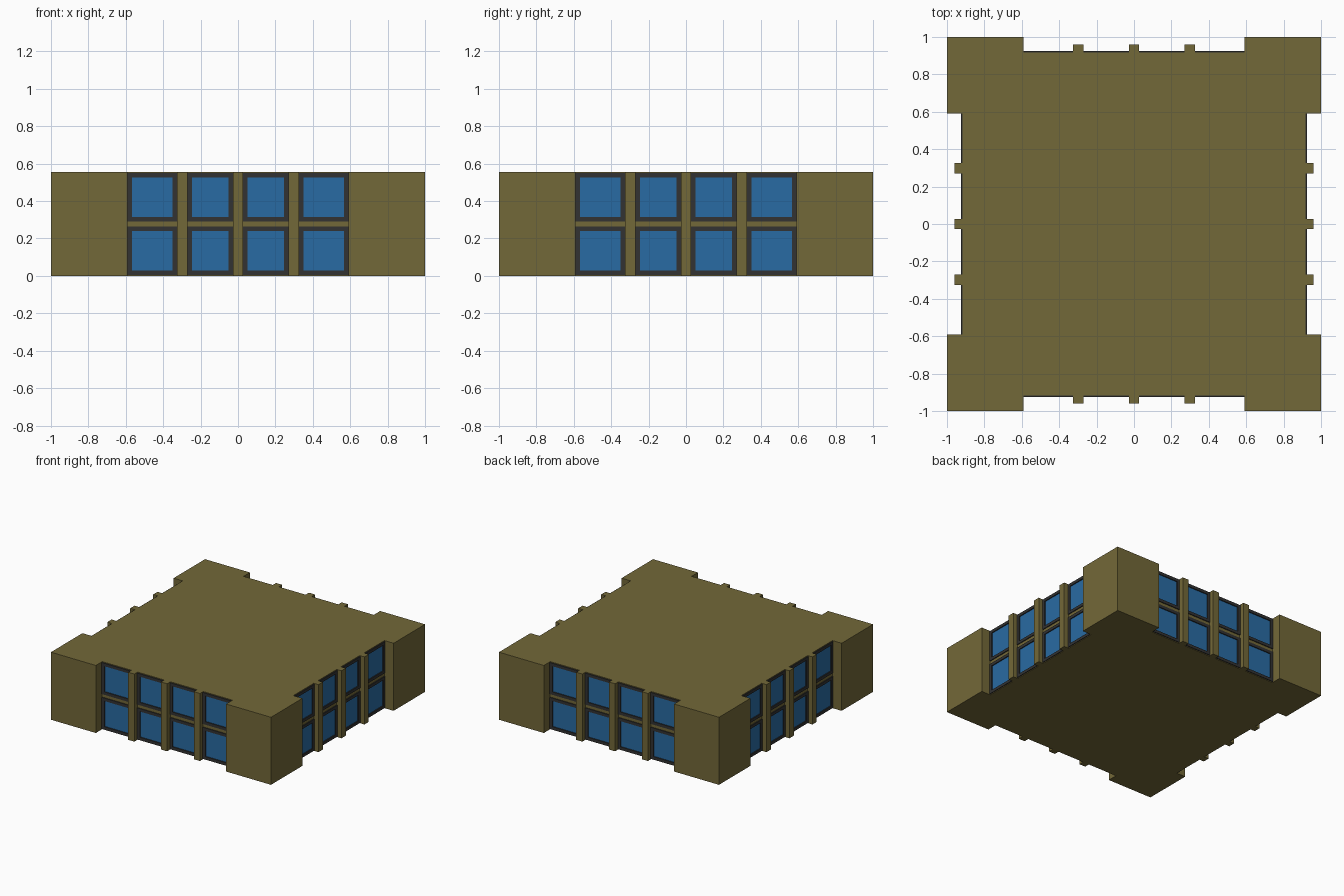
import bpy, bmesh, math
from mathutils import Matrix

if "Cube" in bpy.data.objects:
    bpy.data.objects.remove(bpy.data.objects["Cube"])

H = 0.555        # total height
LIP = 0.005      # thin floor and roof edge around the glazing
BAY = 0.592      # half width of each recessed window bay
WALL = 0.917     # wall line inside the bays
FRAME = 0.924    # front of the window frames
CORE = 0.89      # core behind the windows


def material(name, rgb):
    m = bpy.data.materials.new(name)
    m.diffuse_color = (*rgb, 1)
    m.use_nodes = True
    m.node_tree.nodes["Principled BSDF"].inputs["Base Color"].default_value = m.diffuse_color
    return m


OLIVE = material("olive_wall", (0.171, 0.138, 0.040))
DARK = material("dark_frame", (0.032, 0.032, 0.032))
BLUE = material("blue_glass", (0.022, 0.147, 0.366))


def finish(name, bm, mats, rot=None):
    if rot is not None:
        bm.transform(rot)
    bmesh.ops.recalc_face_normals(bm, faces=bm.faces)
    me = bpy.data.meshes.new(name)
    bm.to_mesh(me)
    bm.free()
    for m in mats:
        me.materials.append(m)
    ob = bpy.data.objects.new(name, me)
    bpy.context.collection.objects.link(ob)
    return ob


def box_bm(x0, x1, y0, y1, z0, z1):
    bm = bmesh.new()
    bmesh.ops.create_cube(bm, size=1)
    bm.transform(Matrix.Translation(((x0 + x1) / 2, (y0 + y1) / 2, (z0 + z1) / 2))
                 @ Matrix.Diagonal((x1 - x0, y1 - y0, z1 - z0, 1)))
    return bm


def slab(name, recess, z0, z1):
    # square plan with a shallow recess in the middle of every side
    side = [(-1, -1), (-BAY, -1), (-BAY, -recess), (BAY, -recess), (BAY, -1)]
    pts = []
    for k in range(4):
        c, s = round(math.cos(k * math.pi / 2)), round(math.sin(k * math.pi / 2))
        pts += [(c * x - s * y, s * x + c * y) for x, y in side]
    bm = bmesh.new()
    face = bm.faces.new([bm.verts.new((x, y, z0)) for x, y in pts])
    ext = bmesh.ops.extrude_face_region(bm, geom=[face])
    verts = [v for v in ext["geom"] if isinstance(v, bmesh.types.BMVert)]
    bmesh.ops.translate(bm, verts=verts, vec=(0, 0, z1 - z0))
    finish(name, bm, [OLIVE])


def window(name, x0, x1, z0, z1, rot):
    # dark frame with a sunken glass pane
    bm = box_bm(x0, x1, -FRAME, -CORE + 0.01, z0, z1)
    bm.normal_update()
    front = min(bm.faces, key=lambda f: f.calc_center_median().y)
    bmesh.ops.inset_individual(bm, faces=[front], thickness=0.024, use_even_offset=True)
    pane = bmesh.ops.extrude_discrete_faces(bm, faces=[front])["faces"][0]
    bmesh.ops.translate(bm, verts=pane.verts, vec=(0, 0.008, 0))
    pane.material_index = 1
    finish(name, bm, [DARK, BLUE], rot)


# Body: floor edge, core with corner blocks, roof edge
slab("floor_slab", WALL, 0, LIP)
slab("core_with_corners", CORE, LIP, H - LIP)
slab("roof_slab", WALL, H - LIP, H)

# Glazing on all four sides
columns = [(-BAY, -0.326), (-0.27, -0.028), (0.028, 0.27), (0.326, BAY)]
rows = [(LIP, 0.264), (0.291, H - LIP)]
for k, side in enumerate(("front", "right", "back", "left")):
    rot = Matrix.Rotation(k * math.pi / 2, 4, 'Z')
    for i, (x0, x1) in enumerate(columns):
        for j, (z0, z1) in enumerate(rows):
            window(f"{side}_window_{i}_{j}", x0, x1, z0, z1, rot)
    # upright posts between the columns
    for i, x in enumerate((-0.298, 0, 0.298)):
        finish(f"{side}_post_{i}", box_bm(x - 0.028, x + 0.028, -0.96, -0.88, 0, H), [OLIVE], rot)
    # horizontal rail between the rows
    finish(f"{side}_rail", box_bm(-BAY, BAY, -WALL, -0.88, 0.264, 0.291), [OLIVE], rot)
